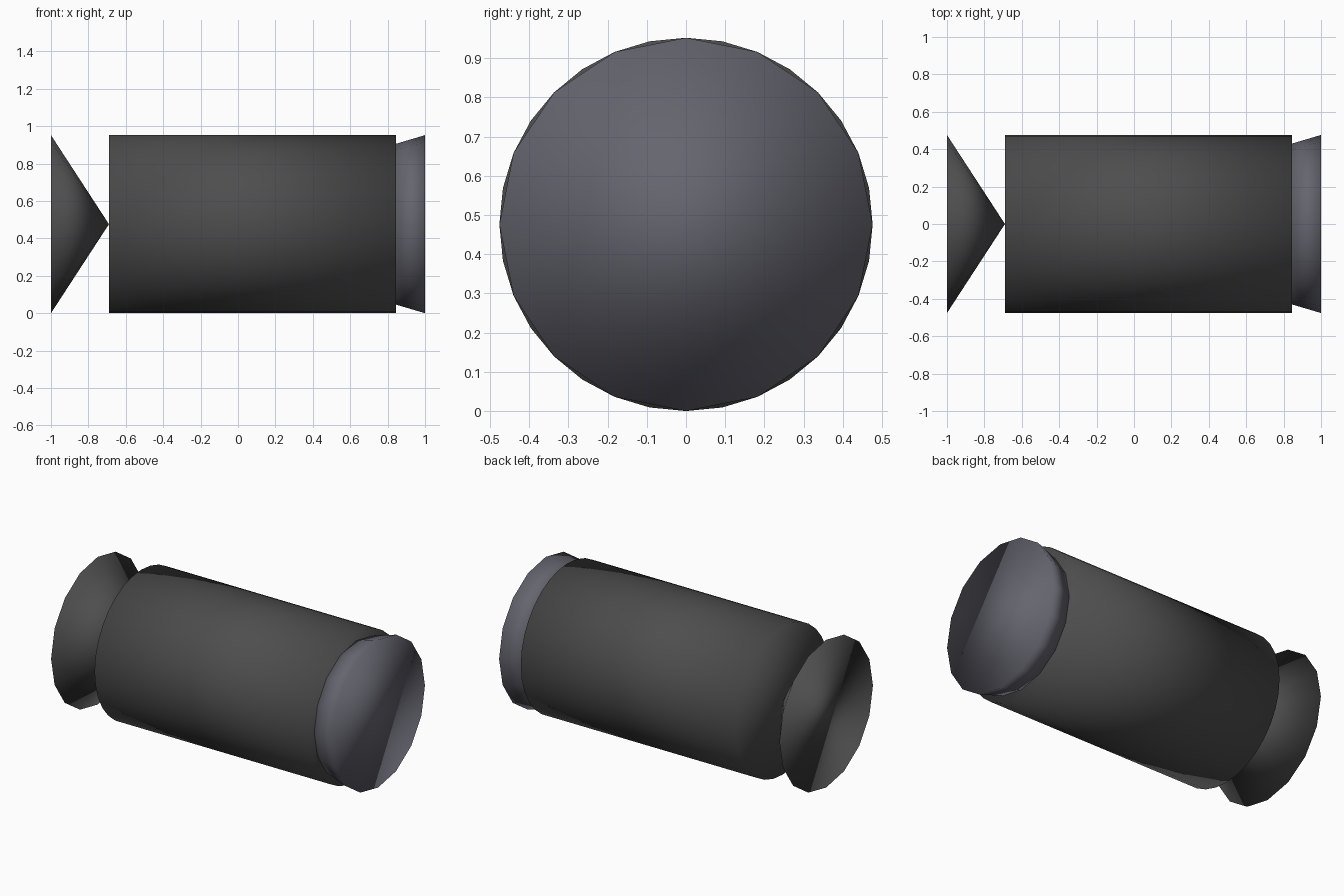
import bpy
from math import pi

if "Cube" in bpy.data.objects:
    bpy.data.objects.remove(bpy.data.objects["Cube"])

R = 0.476


def material(name, rgb):
    m = bpy.data.materials.new(name)
    m.diffuse_color = (*rgb, 1)
    m.use_nodes = True
    m.node_tree.nodes["Principled BSDF"].inputs["Base Color"].default_value = m.diffuse_color
    return m


def turned_part(name, x0, r0, x1, r1, sides, mat):
    """Capped, smooth-shaded frustum lying along x."""
    bpy.ops.mesh.primitive_cone_add(
        vertices=sides, radius1=r0, radius2=r1, depth=x1 - x0,
        location=((x0 + x1) / 2, 0, R), rotation=(0, pi / 2, 0))
    ob = bpy.context.object
    ob.name = name
    ob.data.materials.append(mat)
    bpy.ops.object.shade_smooth()
    return ob


dark = material("dark_grey", (0.075, 0.075, 0.075))
blue = material("blue_grey", (0.13, 0.13, 0.16))

# Main barrel
turned_part("barrel", -0.69, R, 0.845, R, 32, dark)
# Flared cone at the back, its tip touching the barrel
turned_part("rear_cone", -1.0, R, -0.69, 0.0, 16, dark)
# Slightly flared disc at the front
turned_part("front_lens", 0.845, 0.43, 1.0, R, 16, blue)
